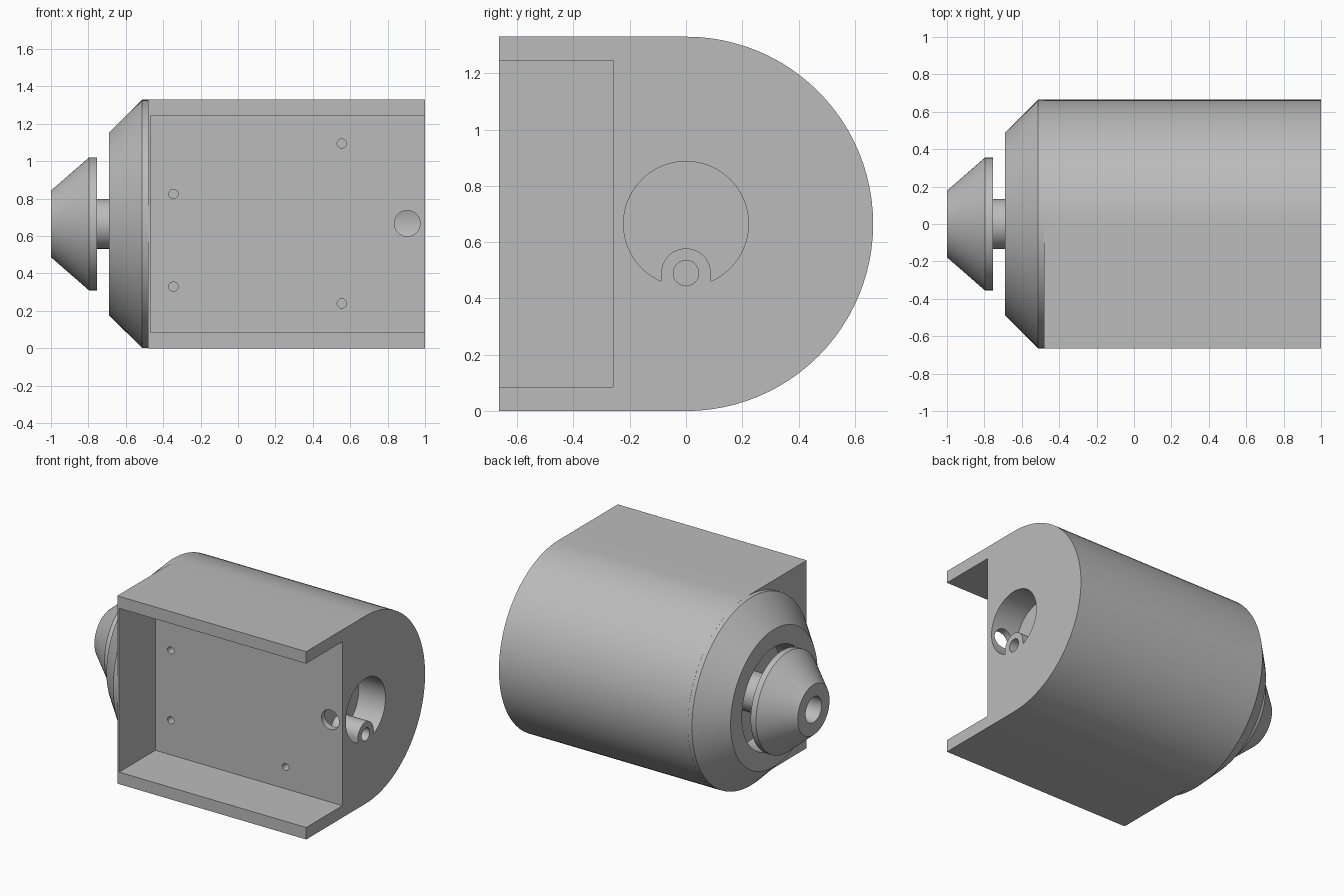
import bpy, bmesh, math
from mathutils import Matrix

default = bpy.data.objects.get("Cube")
if default:
    bpy.data.objects.remove(default, do_unlink=True)

MID = 0.665          # height of the main axis, also the outer radius
TAU = 2 * math.pi

grey = bpy.data.materials.new("plain_grey")
grey.use_nodes = True
grey.diffuse_color = (0.5, 0.5, 0.5, 1)
grey.node_tree.nodes["Principled BSDF"].inputs["Base Color"].default_value = (0.5, 0.5, 0.5, 1)


def finish(name, bm):
    bmesh.ops.recalc_face_normals(bm, faces=bm.faces)
    mesh = bpy.data.meshes.new(name)
    bm.to_mesh(mesh)
    bm.free()
    mesh.materials.append(grey)
    obj = bpy.data.objects.new(name, mesh)
    bpy.context.collection.objects.link(obj)
    return obj


def lathe(name, profile, segs=96):
    """Revolve a closed loop of (x, radius) points around the main axis."""
    bm = bmesh.new()
    rings = []
    for i in range(segs):
        a = TAU * i / segs
        rings.append([bm.verts.new((x, r * math.cos(a), MID + r * math.sin(a)))
                      for x, r in profile])
    n = len(profile)
    for i in range(segs):
        p, q = rings[i], rings[(i + 1) % segs]
        for j in range(n):
            k = (j + 1) % n
            bm.faces.new((p[j], p[k], q[k], q[j]))
    return finish(name, bm)


def rod(name, axis, start, end, u, z, r1, r2=None, segs=48):
    """Cylinder or cone along x or y; u is the other horizontal position."""
    bm = bmesh.new()
    bmesh.ops.create_cone(bm, cap_ends=True, segments=segs, radius1=r1,
                          radius2=r1 if r2 is None else r2, depth=end - start)
    mid = (start + end) / 2
    if axis == "x":
        turn, place = Matrix.Rotation(math.pi / 2, 4, "Y"), (mid, u, z)
    else:
        turn, place = Matrix.Rotation(-math.pi / 2, 4, "X"), (u, mid, z)
    bm.transform(Matrix.Translation(place) @ turn)
    return finish(name, bm)


def block(name, x, y, z):
    bm = bmesh.new()
    bmesh.ops.create_cube(bm, size=1)
    for v in bm.verts:
        v.co = [lo + (c + 0.5) * (hi - lo) for c, (lo, hi) in zip(v.co, (x, y, z))]
    return finish(name, bm)


def combine(target, tool, operation="DIFFERENCE"):
    """Bake a boolean into the target and discard the tool."""
    mod = target.modifiers.new("bool", "BOOLEAN")
    mod.operation, mod.object, mod.solver = operation, tool, "EXACT"
    graph = bpy.context.evaluated_depsgraph_get()
    mesh = bpy.data.meshes.new_from_object(target.evaluated_get(graph))
    target.modifiers.clear()
    target.data = mesh
    bpy.data.objects.remove(tool, do_unlink=True)


# Housing: square front, round back, extruded along x
bm = bmesh.new()
outline = [(-MID, 2 * MID), (-MID, 0)]
for i in range(49):
    a = -math.pi / 2 + math.pi * i / 48
    outline.append((MID * math.cos(a), MID + MID * math.sin(a)))
face = bm.faces.new([bm.verts.new((-0.48, y, z)) for y, z in outline])
side = bmesh.ops.extrude_face_region(bm, geom=[face])
bmesh.ops.translate(bm, vec=(1.48, 0, 0),
                    verts=[v for v in side["geom"] if isinstance(v, bmesh.types.BMVert)])
housing = finish("housing", bm)

# Tapered end with a recess around the neck
head = lathe("tapered_end", [(-0.69, 0.36), (-0.69, 0.487), (-0.512, 0.6645),
                             (-0.47, 0.6645), (-0.47, 0.05), (-0.49, 0.05), (-0.49, 0.36)])
combine(housing, head, "UNION")
combine(housing, lathe("recess", [(-0.68, 0.02), (-0.68, 0.36), (-0.49, 0.36), (-0.49, 0.02)]))

# Open tray in the front
combine(housing, block("tray", (-0.465, 1.2), (-0.9, -0.26), (0.085, 1.245)))

# Bore in the flat end, leaving a boss standing inside it
bore = rod("bore", "x", 0.79, 1.1, 0, MID, 0.222, segs=96)
combine(bore, rod("boss", "x", 0.7, 1.2, 0, 0.49, 0.088))
combine(bore, block("boss_foot", (0.7, 1.2), (-0.088, 0.088), (0.3, 0.49)))
combine(housing, bore)
combine(housing, rod("axle_hole", "x", -0.6, 1.1, 0, MID, 0.09, segs=96))
combine(housing, rod("boss_hole", "x", 0.8, 1.1, 0, 0.49, 0.045))

# Cable hole and screw holes in the tray floor
combine(housing, rod("cable_hole", "y", -0.4, -0.1, 0.905, 0.668, 0.069))
for x, z in ((-0.345, 0.825), (-0.345, 0.33), (0.555, 1.095), (0.555, 0.24)):
    combine(housing, rod("screw_hole", "y", -0.4, -0.14, x, z, 0.025, segs=24))

# Conical knob on a hollow neck
knob = lathe("knob", [(-1, 0.09), (-1, 0.178), (-0.797, 0.355), (-0.755, 0.355),
                      (-0.755, 0.133), (-0.485, 0.133), (-0.485, 0.09)])

# Smooth the round parts and keep the edges sharp
bpy.ops.object.select_all(action="DESELECT")
for obj in (housing, knob):
    obj.select_set(True)
bpy.context.view_layer.objects.active = housing
bpy.ops.object.shade_smooth_by_angle(angle=math.radians(30))
